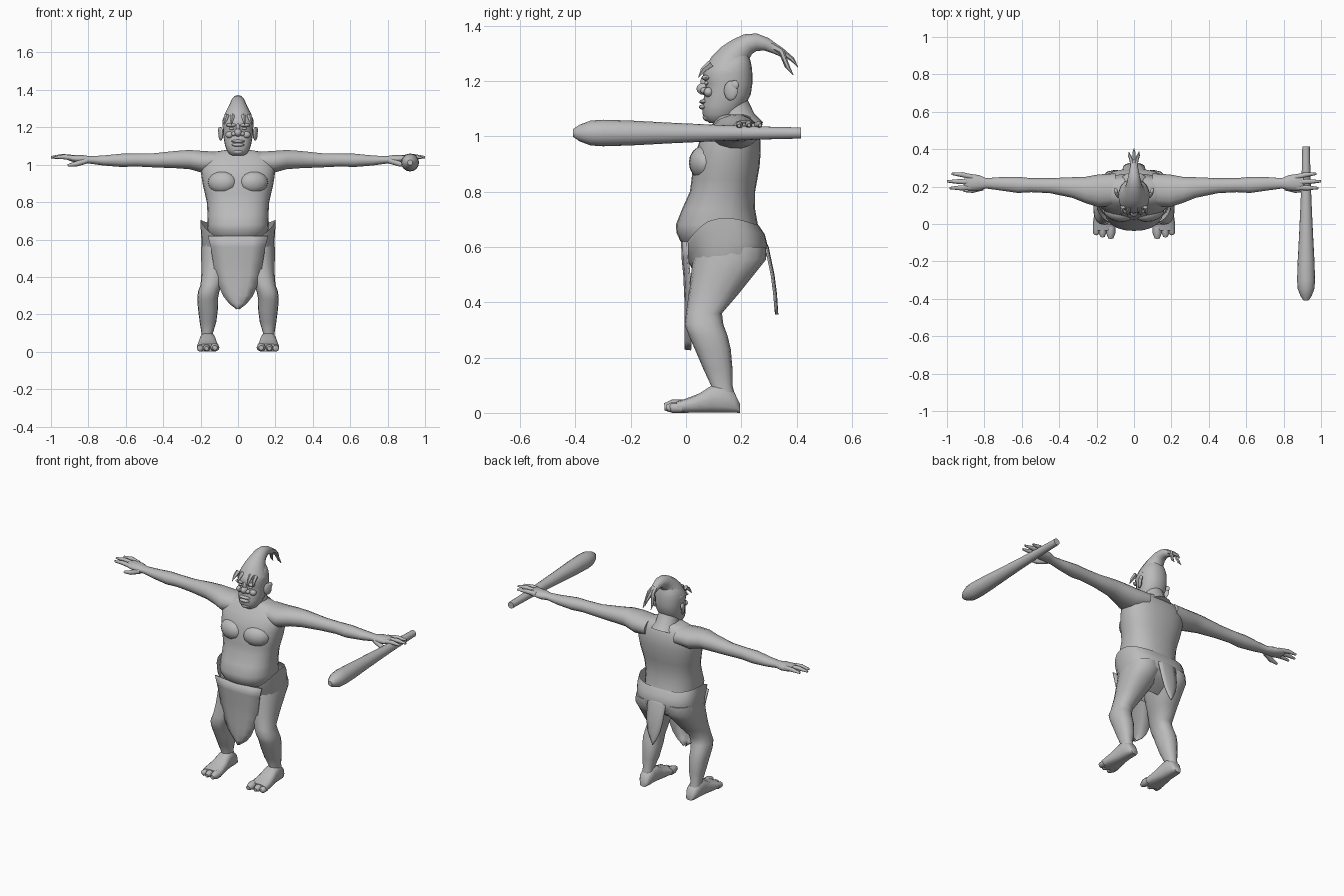
import bpy, bmesh, math
from mathutils import Vector, Matrix

skin = bpy.data.materials.new("plain grey")
skin.diffuse_color = (0.5, 0.5, 0.5, 1)


def finish(bm, name, mirror=False, thick=0):
    """Turn a bmesh into an object, optionally with its mirror image in x."""
    if mirror:
        new = bmesh.ops.duplicate(bm, geom=bm.verts[:] + bm.edges[:] + bm.faces[:])["geom"]
        for v in new:
            if isinstance(v, bmesh.types.BMVert):
                v.co.x *= -1
    bmesh.ops.recalc_face_normals(bm, faces=bm.faces[:])
    me = bpy.data.meshes.new(name)
    bm.to_mesh(me)
    bm.free()
    ob = bpy.data.objects.new(name, me)
    bpy.context.collection.objects.link(ob)
    me.materials.append(skin)
    if thick:
        ob.modifiers.new("thickness", 'SOLIDIFY').thickness = thick
    return ob


def skin_rings(bm, rings, caps=True):
    vs = [[bm.verts.new(p) for p in r] for r in rings]
    n = len(vs[0])
    for a, b in zip(vs, vs[1:]):
        for i in range(n):
            bm.faces.new((a[i], a[(i + 1) % n], b[(i + 1) % n], b[i]))
    if caps:
        bm.faces.new(vs[0])
        bm.faces.new(vs[-1])


def loft(name, axis, rows, n=18, e=2.3, mirror=False, caps=True, warp=None):
    """Rows: position on axis, then min/max of the two other axes."""
    rings = []
    for t, a0, a1, b0, b1 in rows:
        ring = []
        for i in range(n):
            w = 2 * math.pi * i / n
            c, s = math.cos(w), math.sin(w)
            a = (a0 + a1) / 2 + (a1 - a0) / 2 * math.copysign(abs(c) ** (2 / e), c)
            b = (b0 + b1) / 2 + (b1 - b0) / 2 * math.copysign(abs(s) ** (2 / e), s)
            p = Vector({'x': (t, a, b), 'y': (a, t, b), 'z': (a, b, t)}[axis])
            ring.append(warp(p) if warp else p)
        rings.append(ring)
    bm = bmesh.new()
    skin_rings(bm, rings, caps)
    return finish(bm, name, mirror)


def tubes(name, paths, n=8, mirror=False):
    """Round tapering tubes; each path is a list of (x, y, z, radius)."""
    bm = bmesh.new()
    for path in paths:
        pts = [Vector(p[:3]) for p in path]
        rings = []
        for i, p in enumerate(pts):
            t = (pts[min(i + 1, len(pts) - 1)] - pts[max(i - 1, 0)]).normalized()
            u = t.cross(Vector((1, 0, 0)) if abs(t.x) < 0.7 else Vector((0, 0, 1))).normalized()
            v = t.cross(u)
            r = path[i][3]
            rings.append([p + r * (u * math.cos(k * 2 * math.pi / n) + v * math.sin(k * 2 * math.pi / n))
                          for k in range(n)])
        skin_rings(bm, rings)
    return finish(bm, name, mirror)


def blobs(name, items, mirror=False, rot=0):
    """Ellipsoids given as (centre, radii)."""
    bm = bmesh.new()
    for c, r in items:
        m = Matrix.Translation(c) @ Matrix.Rotation(rot, 4, 'Z') @ Matrix.Diagonal((*r, 1))
        bmesh.ops.create_uvsphere(bm, u_segments=12, v_segments=8, radius=1, matrix=m)
    return finish(bm, name, mirror)


def flap(name, rows, bend):
    """Hanging cloth: rows of (z, half width, y), edges bent back in y."""
    bm = bmesh.new()
    k = [-1, -0.5, 0, 0.5, 1]
    vs = [[bm.verts.new((f * w, y + bend * f * f, z)) for f in k] for z, w, y in rows]
    for a, b in zip(vs, vs[1:]):
        for i in range(4):
            bm.faces.new((a[i], a[i + 1], b[i + 1], b[i]))
    return finish(bm, name, thick=0.006)


# torso with hanging belly: (z, half width, front, back)
body = [(.59, .13, .01, .26), (.62, .15, -.02, .27), (.65, .162, -.034, .268), (.68, .165, -.037, .26),
        (.735, .163, -.015, .25), (.80, .167, .014, .25), (.845, .177, .02, .258), (.89, .188, .025, .266),
        (.94, .196, .035, .27), (.98, .2, .048, .27), (1.02, .195, .075, .262), (1.05, .17, .1, .25),
        (1.07, .12, .115, .235), (1.08, .06, .13, .22)]
loft("torso", 'z', [(z, -w, w, f, b) for z, w, f, b in body], n=24, e=2.4)
blobs("chest_muscles", [((.085, .062, .905), (.08, .05, .06))], True, 0.25)
tubes("neck", [[(0, .2, 1.02, .085), (0, .185, 1.06, .066), (0, .165, 1.12, .058)]], 14)

# arms, hands and fingers
loft("arms", 'x', [(.10, .1, .27, .965, 1.07), (.19, .09, .265, .955, 1.075), (.26, .112, .252, .975, 1.08),
                   (.33, .14, .25, .98, 1.075), (.45, .165, .245, .985, 1.062), (.55, .17, .245, .99, 1.06),
                   (.62, .166, .252, .987, 1.06), (.72, .18, .25, .995, 1.05), (.79, .19, .245, 1.005, 1.046),
                   (.83, .18, .262, 1.005, 1.052), (.88, .178, .268, 1.014, 1.052),
                   (.905, .185, .262, 1.022, 1.048)], n=14, e=2.1, mirror=True)
tubes("fingers", [[(.86, .25, 1.036, .014), (.92, .264, 1.043, .013), (.975, .268, 1.04, .006)],
                  [(.87, .224, 1.036, .014), (.94, .227, 1.045, .013), (1.0, .228, 1.04, .006)],
                  [(.87, .195, 1.034, .014), (.93, .193, 1.042, .013), (.985, .192, 1.038, .006)],
                  [(.81, .195, 1.022, .016), (.865, .18, 1.004, .014), (.91, .178, .996, .007)]], 8, True)

# legs, feet and toes
loft("legs", 'z', [(.60, 0, .192, .035, .288), (.555, 0, .197, .025, .29), (.50, .012, .197, .018, .246),
                   (.43, .05, .195, .01, .19), (.36, .085, .2, 0, .13), (.32, .1, .214, -.005, .135),
                   (.28, .108, .218, .01, .15), (.23, .107, .214, .032, .162), (.16, .116, .205, .062, .168),
                   (.10, .134, .195, .09, .168), (.05, .125, .2, .09, .18)], n=16, mirror=True)
loft("feet", 'y', [(.196, .138, .182, 0, .03), (.175, .126, .197, 0, .075), (.13, .122, .203, 0, .105),
                   (.09, .118, .206, 0, .098), (.05, .111, .213, 0, .072), (0, .104, .22, 0, .052),
                   (-.035, .1, .22, 0, .042)], n=14, e=2.8, mirror=True)
tubes("toes", [[(x, -.015, r, r), (x, -.05, r, r), (x, tip, r * .9, r * .55)]
               for x, r, tip in ((.124, .024, -.078), (.168, .02, -.07), (.202, .018, -.058))], 8, True)


# hip wrap: its rim dips under the belly and rises at the sides
def drape(p):
    front = max(0, (.13 - p.y) / .14)
    k = max(0, (p.z - .5) / .18)
    p.z += k * (.025 * (abs(p.x) / .2) ** 4 - .08 * front ** 2)
    return p


loft("hip_wrap", 'z', [(.68, -.2, .2, -.012, .262), (.645, -.2, .2, -.01, .285), (.61, -.197, .197, 0, .294),
                       (.565, -.195, .195, .01, .291), (.52, -.18, .18, .025, .25), (.47, -.09, .09, .06, .17)],
     n=28, e=2.6, caps=False, warp=drape)
flap("front_flap", [(.62, .16, -.012), (.56, .145, -.01), (.5, .135, -.004), (.41, .12, 0), (.35, .1, 0),
                    (.30, .078, 0), (.26, .045, 0), (.23, .004, 0)], .02)
flap("back_flap", [(.645, .062, .278), (.6, .062, .299), (.5, .056, .32), (.43, .042, .329),
                   (.385, .022, .332), (.355, .003, .334)], -.008)

# head: (z, half width, front, back)
skull = [(1.048, .03, .085, .14), (1.058, .048, .072, .17), (1.08, .062, .06, .19), (1.11, .071, .06, .212),
         (1.15, .078, .066, .234), (1.19, .081, .07, .24), (1.225, .083, .06, .24), (1.25, .079, .075, .238),
         (1.27, .07, .095, .234), (1.29, .055, .118, .228)]
loft("head", 'z', [(z, -w, w, f, b) for z, w, f, b in skull], n=20, e=2.3)
blobs("nose_and_mouth", [((0, .064, 1.172), (.02, .026, .022)), ((0, .072, 1.195), (.012, .02, .03)),
                         ((0, .068, 1.125), (.036, .02, .009)), ((0, .066, 1.106), (.034, .02, .01)),
                         ((0, .078, 1.07), (.03, .018, .016))])
blobs("cheeks_and_brows", [((.022, .066, 1.165), (.014, .014, .012)), ((.036, .072, 1.212), (.03, .016, .01)),
                           ((.045, .082, 1.16), (.022, .018, .018)), ((.034, .074, 1.193), (.014, .008, .007))], True)
blobs("ears", [((.092, .162, 1.165), (.01, .027, .036)), ((.096, .175, 1.185), (.01, .018, .018))], True, -0.4)

# bound hair: tapering horn with loose strands, and a fringe on the brow
tubes("hair_horn", [[(0, .155, 1.235, .084), (0, .162, 1.262, .074), (0, .175, 1.288, .06),
                     (0, .198, 1.315, .046), (0, .225, 1.334, .038), (0, .255, 1.34, .032),
                     (0, .29, 1.333, .024), (0, .33, 1.312, .017), (0, .36, 1.287, .008)]], 14)
tubes("hair_strands", [[(0, .29, 1.338, .018), (x / 2, .345, 1.308, .012), (x * .9, y - .02, z + .028, .008),
                        (x, y, z, .001)] for x, y, z in ((0, .405, 1.25), (.027, .388, 1.222), (-.027, .385, 1.225))], 6)
tubes("fringe", [[(x, .09, 1.262, .014), (x * 1.1, .062, 1.24, .01), (x * 1.2, .045, 1.213, .001)]
                 for x in (-.06, -.03, .03, .06)], 5)

# club held across the hand
tubes("club", [[(.92, y, 1.012, r) for y, r in ((.415, .02), (.25, .024), (.1, .03), (-.05, .037), (-.2, .045),
                                               (-.3, .048), (-.345, .045), (-.385, .03), (-.408, .014))]], 16)

for ob in bpy.context.scene.objects:
    ob.select_set(True)
    bpy.context.view_layer.objects.active = ob
bpy.ops.object.shade_smooth_by_angle(angle=math.radians(55))
